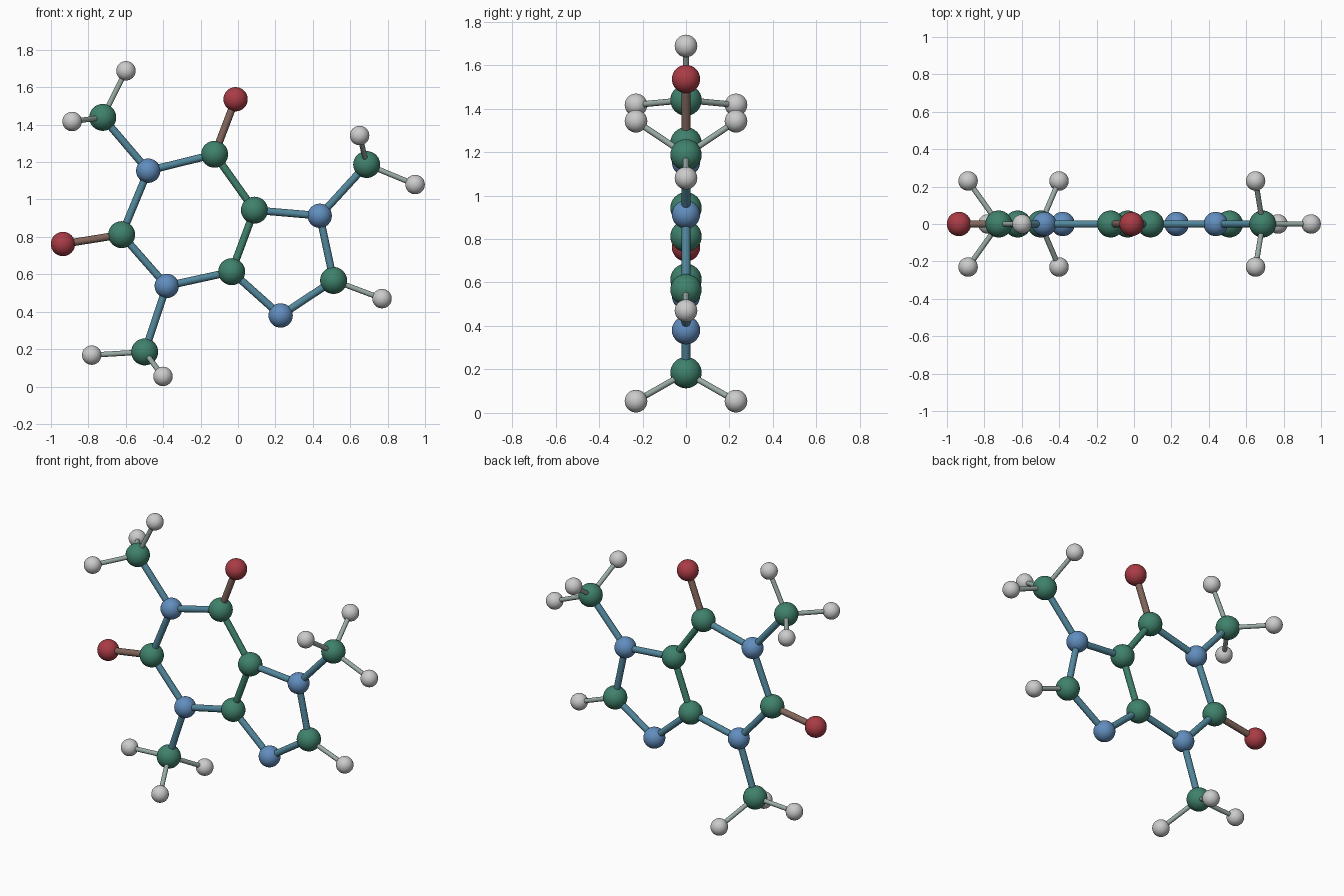
import bpy
from mathutils import Vector

if "Cube" in bpy.data.objects:
    bpy.data.objects.remove(bpy.data.objects["Cube"])

COLOR = {"C": (0.05, 0.22, 0.15), "N": (0.12, 0.27, 0.52),
         "O": (0.40, 0.045, 0.06), "H": (0.6, 0.6, 0.6)}
RADIUS = {"C": 0.072, "N": 0.065, "O": 0.065, "H": 0.052}
NAME = {"C": "carbon", "N": "nitrogen", "O": "oxygen", "H": "hydrogen"}

# Flat skeleton: element, x, z
ATOMS = {
    "N1": (-0.48, 1.154), "C2": (-0.622, 0.812), "N3": (-0.381, 0.538),
    "C4": (-0.034, 0.614), "C5": (0.088, 0.943), "C6": (-0.125, 1.242),
    "N7": (0.437, 0.913), "C8": (0.511, 0.567), "N9": (0.228, 0.38),
    "O2": (-0.936, 0.762), "O6": (-0.013, 1.536), "H8": (0.77, 0.47),
    "C10": (-0.723, 1.439), "C11": (-0.499, 0.185), "C12": (0.688, 1.187),
}
BONDS = ("N1-C2 C2-N3 N3-C4 C4-C5 C5-C6 C6-N1 C5-N7 N7-C8 C8-N9 N9-C4 "
         "C2-O2 C6-O6 C8-H8 N1-C10 N3-C11 N7-C12")
# Methyl hydrogens: in-plane one, then the mirrored pair
METHYL = {
    "C10": ((-0.599, 1.688), (-0.887, 1.417)),
    "C11": ((-0.782, 0.168), (-0.401, 0.054)),
    "C12": ((0.947, 1.080), (0.65, 1.342)),
}
H_OFFSET = 0.23


def material(a, b):
    name = "_".join(sorted({NAME[a], NAME[b]}))
    mat = bpy.data.materials.get(name)
    if not mat:
        mat = bpy.data.materials.new(name)
        mat.diffuse_color = [(p + q) / 2 for p, q in zip(COLOR[a], COLOR[b])] + [1]
        mat.use_nodes = True
        mat.node_tree.nodes["Principled BSDF"].inputs["Base Color"].default_value = mat.diffuse_color
    return mat


def finish(name, mat):
    ob = bpy.context.object
    ob.name = name
    ob.data.materials.append(mat)
    bpy.ops.object.shade_smooth_by_angle()


def atom(key, pos):
    e = key[0]
    bpy.ops.mesh.primitive_uv_sphere_add(segments=32, ring_count=16,
                                         radius=RADIUS[e], location=pos)
    finish(NAME[e] + "_atom", material(e, e))


def bond(a, b):
    p, q = points[a], points[b]
    r = 0.014 if "H" in (a[0], b[0]) else 0.02
    bpy.ops.mesh.primitive_cylinder_add(vertices=16, radius=r, depth=(q - p).length,
                                        location=(p + q) / 2,
                                        rotation=(q - p).to_track_quat("Z", "Y").to_euler())
    finish(f"{NAME[a[0]]}_{NAME[b[0]]}_bond", material(a[0], b[0]))


points = {k: Vector((x, 0, z)) for k, (x, z) in ATOMS.items()}
pairs = [b.split("-") for b in BONDS.split()]

# Methyl groups
for c, (flat, side) in METHYL.items():
    for tag, (x, z), y in (("a", flat, 0), ("b", side, H_OFFSET), ("c", side, -H_OFFSET)):
        points["H" + c + tag] = Vector((x, y, z))
        pairs.append((c, "H" + c + tag))

# Balls and sticks
for key, pos in points.items():
    atom(key, pos)
for a, b in pairs:
    bond(a, b)
